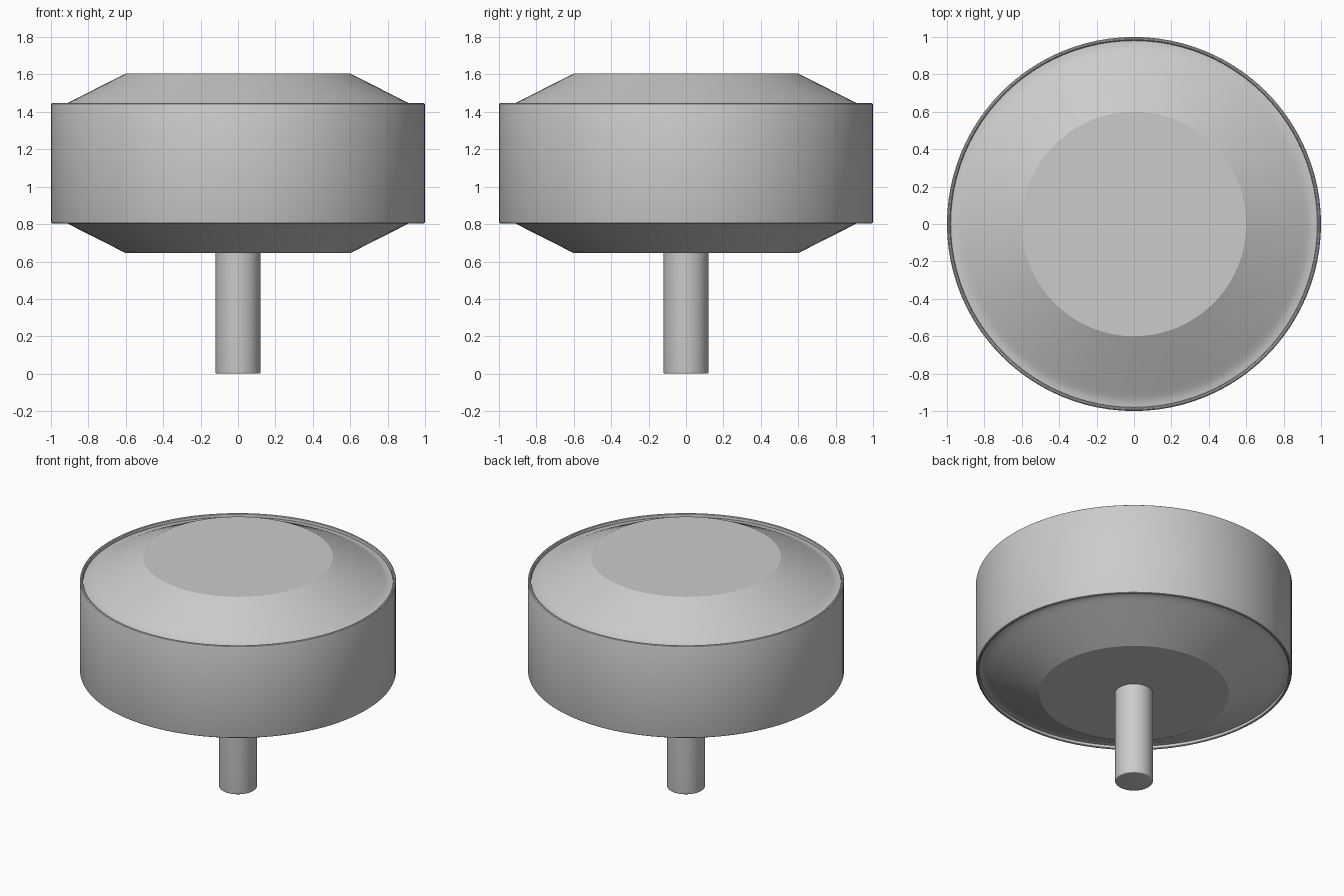
import bpy
import bmesh
import math

cube = bpy.data.objects.get("Cube")
if cube:
    bpy.data.objects.remove(cube, do_unlink=True)

SEGMENTS = 96
MID = 1.125

grey = bpy.data.materials.new("plain grey")
grey.use_nodes = True
grey.diffuse_color = (0.6, 0.6, 0.6, 1)
grey.node_tree.nodes["Principled BSDF"].inputs["Base Color"].default_value = (0.6, 0.6, 0.6, 1)


def arc(cx, cz, r, start, end, steps=5):
    """Points of a rounded corner in the radius/height plane."""
    angles = [math.radians(start + (end - start) * i / steps) for i in range(steps + 1)]
    return [(cx + r * math.cos(a), cz + r * math.sin(a)) for a in angles]


def lathe(name, profile):
    """Revolve a bottom-to-top profile and cap both ends."""
    bm = bmesh.new()
    rings = []
    for r, z in profile:
        rings.append([bm.verts.new((r * math.cos(math.tau * i / SEGMENTS),
                                    r * math.sin(math.tau * i / SEGMENTS), z))
                      for i in range(SEGMENTS)])
    for low, high in zip(rings, rings[1:]):
        for i in range(SEGMENTS):
            j = (i + 1) % SEGMENTS
            bm.faces.new((low[i], low[j], high[j], high[i]))
    bm.faces.new(rings[0][::-1])
    bm.faces.new(rings[-1])
    mesh = bpy.data.meshes.new(name)
    bm.to_mesh(mesh)
    bm.free()
    mesh.materials.append(grey)
    obj = bpy.data.objects.new(name, mesh)
    bpy.context.collection.objects.link(obj)
    bpy.ops.object.select_all(action="DESELECT")
    obj.select_set(True)
    bpy.context.view_layer.objects.active = obj
    bpy.ops.object.shade_smooth_by_angle(angle=math.radians(24))
    return obj


# Drum: upper half from the wall over the rounded lip, shallow groove and cone
upper = arc(0.99, 1.437, 0.01, 0, 180)
upper += [(0.98, 1.426), (0.955, 1.428), (0.93, 1.437), (0.9, 1.453), (0.6, 1.605)]
lower = [(r, 2 * MID - z) for r, z in reversed(upper)]
lathe("drum_head", lower + upper)

# Handle rod, running a little way into the drum
lathe("handle_rod", arc(0.112, 0.008, 0.008, -90, 0) + [(0.12, 0.7)])
